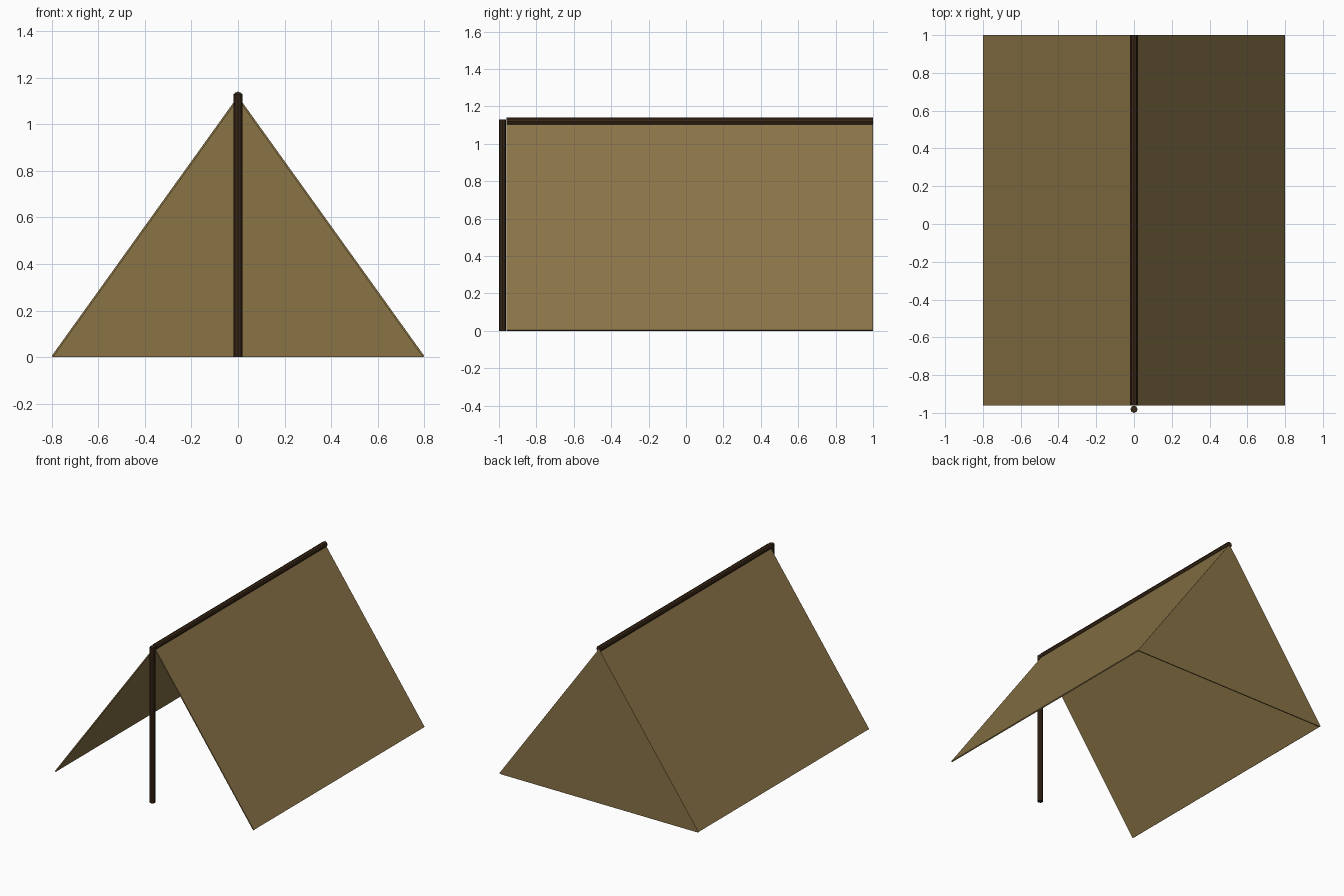
import bpy, bmesh, math
from mathutils import Vector

if "Cube" in bpy.data.objects:
    bpy.data.objects.remove(bpy.data.objects["Cube"])


def material(name, rgb):
    m = bpy.data.materials.new(name)
    m.diffuse_color = (*rgb, 1)
    m.use_nodes = True
    m.node_tree.nodes["Principled BSDF"].inputs["Base Color"].default_value = m.diffuse_color
    return m


canvas = material("tan canvas", (0.253, 0.172, 0.062))
wood = material("dark wood", (0.042, 0.021, 0.0085))


def prism(name, profile, y0, y1, mat):
    """Extrude an x-z profile along y."""
    bm = bmesh.new()
    face = bm.faces.new([bm.verts.new((x, y0, z)) for x, z in profile])
    ext = bmesh.ops.extrude_face_region(bm, geom=[face])
    verts = [g for g in ext["geom"] if isinstance(g, bmesh.types.BMVert)]
    bmesh.ops.translate(bm, verts=verts, vec=(0, y1 - y0, 0))
    bmesh.ops.recalc_face_normals(bm, faces=bm.faces)
    mesh = bpy.data.meshes.new(name)
    bm.to_mesh(mesh)
    bm.free()
    mesh.materials.append(mat)
    obj = bpy.data.objects.new(name, mesh)
    bpy.context.collection.objects.link(obj)
    return obj


def pole(name, start, end, radius):
    """Eight-sided pole between two points."""
    a, b = Vector(start), Vector(end)
    bpy.ops.mesh.primitive_cylinder_add(vertices=8, radius=radius, depth=(b - a).length,
                                        location=(a + b) / 2,
                                        rotation=(b - a).to_track_quat('Z', 'Y').to_euler())
    bpy.context.object.name = name
    bpy.context.object.data.materials.append(wood)


HALF, APEX, FRONT, BACK, T = 0.8, 1.12, -0.96, 1.0, 0.008

# Sloping roof sheets, mirrored left and right
slope = math.hypot(HALF, APEX)
dx, dz = -T * APEX / slope, -T * HALF / slope
for side, name in ((1, "right_canvas"), (-1, "left_canvas")):
    profile = [(0, APEX), (HALF, -dz), (HALF + dx, 0), (0, APEX - T * slope / HALF)]
    prism(name, [(side * x, z) for x, z in profile], FRONT, BACK, canvas)

# Closed back wall
prism("back_canvas", [(-HALF + 0.004, 0), (HALF - 0.004, 0), (0, APEX - 0.006)],
      BACK - T, BACK, canvas)

# Ridge pole and front support pole
pole("ridge_pole", (0, FRONT, 1.12), (0, BACK, 1.12), 0.02)
pole("front_pole", (0, -0.981, 0), (0, -0.981, 1.13), 0.019)
